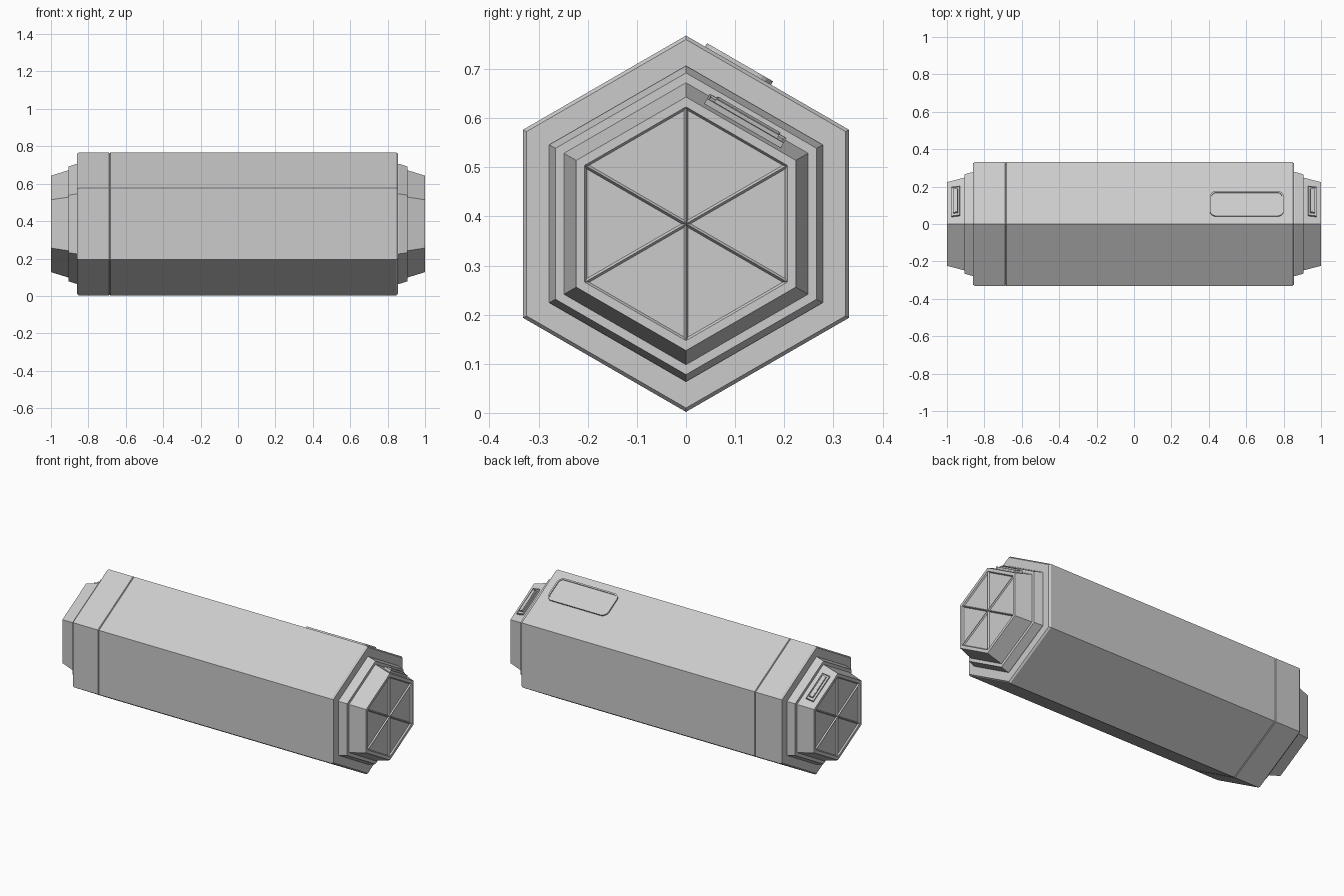
import bpy, bmesh
from math import pi, sin, cos, atan2
from mathutils import Matrix, Vector

cube = bpy.data.objects.get("Cube")
if cube:
    bpy.data.objects.remove(cube)

AXIS_Z = 0.385
R = 0.383
APOTHEM = cos(pi / 6)

grey = bpy.data.materials.new("light_grey")
grey.use_nodes = True
grey.diffuse_color = (0.6, 0.6, 0.6, 1)
grey.node_tree.nodes["Principled BSDF"].inputs["Base Color"].default_value = (0.6, 0.6, 0.6, 1)


def finish(name, bm):
    bmesh.ops.recalc_face_normals(bm, faces=bm.faces)
    mesh = bpy.data.meshes.new(name)
    bm.to_mesh(mesh)
    bm.free()
    mesh.materials.append(grey)
    obj = bpy.data.objects.new(name, mesh)
    bpy.context.collection.objects.link(obj)
    return obj


def hex_loft(profile, fan_depth=0.0):
    """Hexagonal rings along x from (x, radius) pairs, closed at both ends."""
    bm = bmesh.new()
    rings = []
    for x, r in profile:
        rings.append([bm.verts.new((x, r * sin(k * pi / 3), AXIS_Z + r * cos(k * pi / 3)))
                      for k in range(6)])
    for a, b in zip(rings, rings[1:]):
        for k in range(6):
            n = (k + 1) % 6
            bm.faces.new((a[k], a[n], b[n], b[k]))
    bm.faces.new(rings[0])
    if not fan_depth:
        bm.faces.new(rings[-1])
        return bm
    # six recessed triangles separated by spokes
    hub = bm.verts.new((profile[-1][0], 0, AXIS_Z))
    fan = [bm.faces.new((hub, rings[-1][k], rings[-1][(k + 1) % 6])) for k in range(6)]
    bmesh.ops.recalc_face_normals(bm, faces=bm.faces)
    bmesh.ops.inset_individual(bm, faces=fan, thickness=0.009, depth=-fan_depth)
    return bm


def rounded_plate(name, length, width, height, radius, rim, sink, matrix):
    """Rounded rectangular plate with a sunken (or raised) middle."""
    bm = bmesh.new()
    bmesh.ops.create_cube(bm, size=1, matrix=Matrix.Diagonal((length, width, height, 1)))
    if radius:
        corners = [e for e in bm.edges
                   if abs(e.verts[0].co.z - e.verts[1].co.z) > height / 2]
        bmesh.ops.bevel(bm, geom=corners, offset=radius, segments=5, profile=0.5,
                        affect='EDGES')
    top = [f for f in bm.faces if f.normal.z > 0.9]
    bmesh.ops.inset_region(bm, faces=top, thickness=rim)
    bmesh.ops.inset_region(bm, faces=top, thickness=0.0005, depth=-sink)
    obj = finish(name, bm)
    obj.matrix_world = matrix
    return obj


# Axes of the upper rear side of the hexagon
normal = Vector((0, 0.5, APOTHEM))
along = Vector((0, -APOTHEM, 0.5))


def side_frame(x, distance, shift, tilt=0.0):
    """Frame on the upper rear side, tilted towards an end of the model."""
    n = (normal * cos(tilt) + Vector((1, 0, 0)) * sin(tilt)).normalized()
    u = along.cross(n).normalized()
    m = Matrix((u, along, n)).transposed().to_4x4()
    m.translation = Vector((x, 0, AXIS_Z)) + normal * distance + along * shift
    return m


# Main housing and the separate end band, with a narrow seam between them
finish("main_housing", hex_loft([(-0.686, R - 0.003), (-0.683, R), (0.845, R), (0.855, R - 0.008)]))
finish("end_band", hex_loft([(-0.86, R - 0.008), (-0.85, R), (-0.691, R), (-0.688, R - 0.003)]))
finish("seam_core", hex_loft([(-0.70, R - 0.006), (-0.67, R - 0.006)]))

# Both ends: stepped collar, tapered spoked cap and small latch
taper_tilt = atan2((0.287 - 0.258) * APOTHEM, 0.095)
for side, label in ((1, "left"), (-1, "right")):
    finish(label + "_collar", hex_loft([(side * 0.84, 0.3215), (side * 0.86, 0.3215),
                                        (side * 0.905, 0.307)]))
    finish(label + "_cap", hex_loft([(side * 0.895, 0.288), (side * 0.905, 0.287),
                                     (side, 0.258), (side, 0.238)], fan_depth=0.008))
    latch_x = side * 0.953
    surface = 0.2725 * APOTHEM
    rounded_plate(label + "_latch_frame", 0.046, 0.18, 0.018, 0, 0.006, 0.004,
                  side_frame(latch_x, surface + 0.003, 0, side * taper_tilt))
    rounded_plate(label + "_latch_bar", 0.024, 0.148, 0.024, 0, 0.003, -0.001,
                  side_frame(latch_x, surface + 0.006, 0, side * taper_tilt))

# Rounded hatch on the upper rear side
rounded_plate("hatch", 0.395, 0.155, 0.016, 0.035, 0.009, 0.004,
              side_frame(0.603, R * APOTHEM, 0.069))
